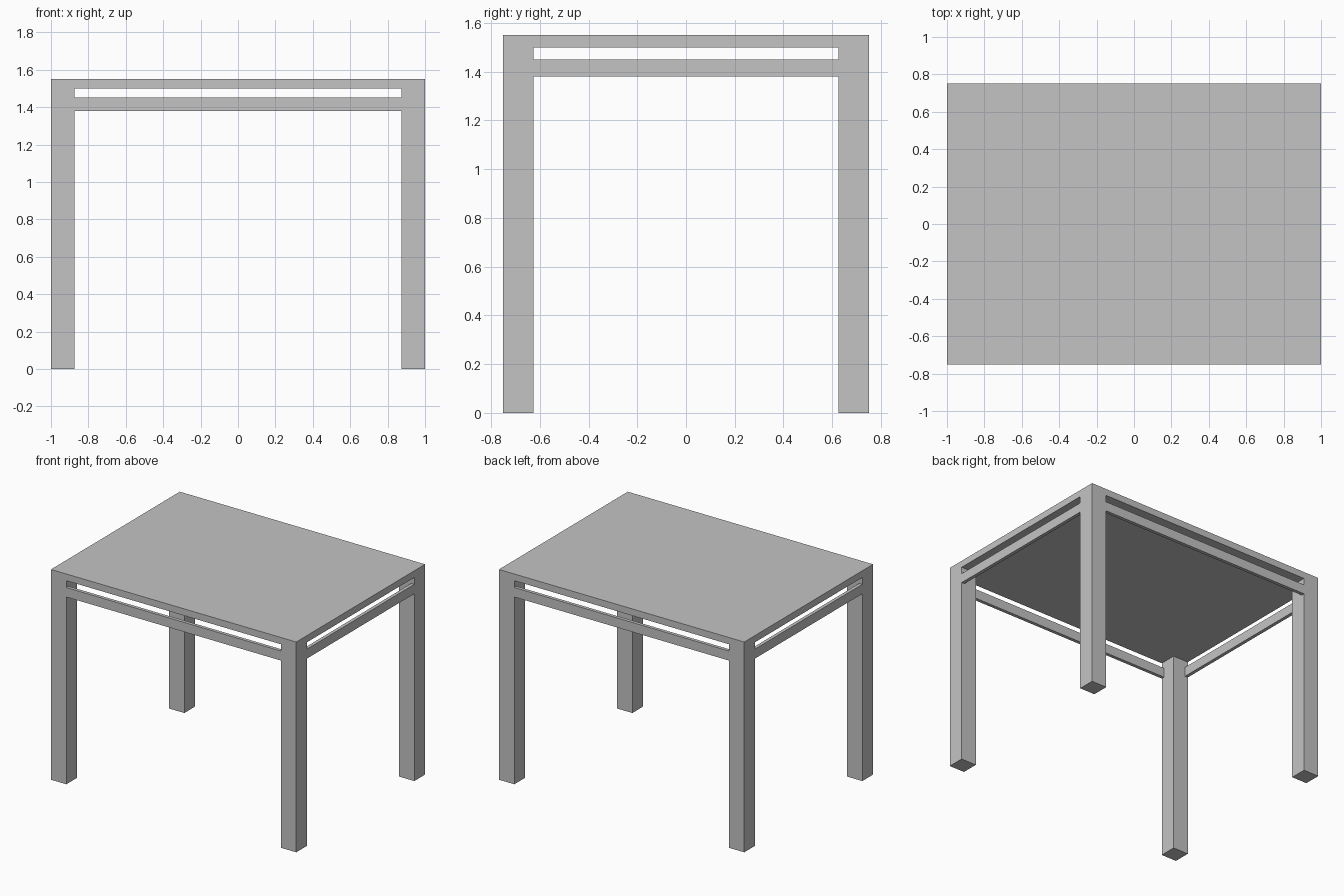
import bpy
from mathutils import Matrix, Vector

cube = bpy.data.objects.get("Cube")
if cube:
    bpy.data.objects.remove(cube, do_unlink=True)

import bmesh

# Overall dimensions
HALF_X, HALF_Y, HEIGHT = 1.0, 0.75, 1.55
TOP = 0.05
LEG = 0.125
RAIL = 0.025
RAIL_LOW, RAIL_HIGH = 1.38, 1.45

grey = bpy.data.materials.new("plain grey")
grey.use_nodes = True
colour = (0.55, 0.55, 0.55, 1)
grey.diffuse_color = colour
grey.node_tree.nodes["Principled BSDF"].inputs["Base Color"].default_value = colour


def box(name, low, high):
    """Flat-faced box between two opposite corners."""
    low, high = Vector(low), Vector(high)
    bm = bmesh.new()
    size = Matrix.Diagonal((*(high - low), 1))
    bmesh.ops.create_cube(bm, size=1, matrix=Matrix.Translation((low + high) / 2) @ size)
    mesh = bpy.data.meshes.new(name)
    bm.to_mesh(mesh)
    bm.free()
    mesh.materials.append(grey)
    obj = bpy.data.objects.new(name, mesh)
    bpy.context.collection.objects.link(obj)


def span(side, half, depth):
    """Range reaching inward from the outer face on one side."""
    return sorted((side * half, side * (half - depth)))


# Table top
under = HEIGHT - TOP
box("table_top", (-HALF_X, -HALF_Y, under), (HALF_X, HALF_Y, HEIGHT))

# Square legs, flush with the corners of the top
for sx, x_name in ((-1, "right"), (1, "left")):
    for sy, y_name in ((-1, "front"), (1, "back")):
        x, y = span(sx, HALF_X, LEG), span(sy, HALF_Y, LEG)
        box(f"{y_name}_{x_name}_leg", (x[0], y[0], 0), (x[1], y[1], under))

# Thin rails between the legs, flush with their outer faces
inner_x, inner_y = HALF_X - LEG, HALF_Y - LEG
for side, name in ((-1, "front"), (1, "back")):
    y = span(side, HALF_Y, RAIL)
    box(f"{name}_rail", (-inner_x, y[0], RAIL_LOW), (inner_x, y[1], RAIL_HIGH))
for side, name in ((-1, "right"), (1, "left")):
    x = span(side, HALF_X, RAIL)
    box(f"{name}_rail", (x[0], -inner_y, RAIL_LOW), (x[1], inner_y, RAIL_HIGH))
